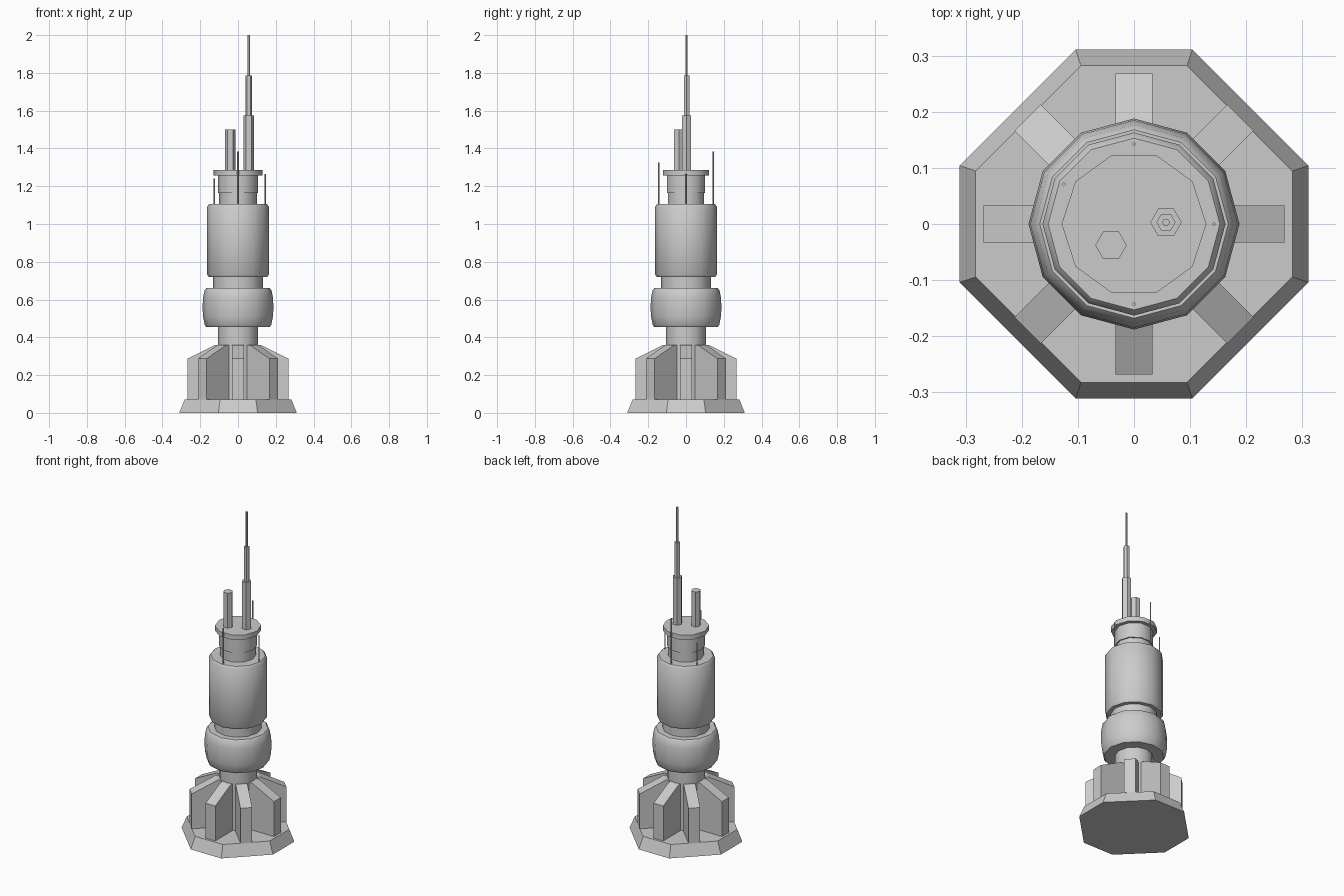
import bpy, bmesh
from math import cos, sin, pi, radians

cube = bpy.data.objects.get("Cube")
if cube:
    bpy.data.objects.remove(cube, do_unlink=True)

GREY = (0.6, 0.6, 0.6, 1)
metal = bpy.data.materials.new("grey_metal")
metal.use_nodes = True
metal.diffuse_color = GREY
metal.node_tree.nodes["Principled BSDF"].inputs["Base Color"].default_value = GREY


def finish(name, bm, smooth=False):
    bmesh.ops.recalc_face_normals(bm, faces=bm.faces)
    mesh = bpy.data.meshes.new(name)
    bm.to_mesh(mesh)
    bm.free()
    mesh.materials.append(metal)
    obj = bpy.data.objects.new(name, mesh)
    bpy.context.collection.objects.link(obj)
    if smooth:
        bpy.ops.object.select_all(action="DESELECT")
        obj.select_set(True)
        bpy.context.view_layer.objects.active = obj
        bpy.ops.object.shade_smooth_by_angle(angle=radians(40))
    return obj


def loft(name, rings, smooth=False):
    """Skin a stack of equal rings of points and cap both ends."""
    bm = bmesh.new()
    loops = [[bm.verts.new(p) for p in ring] for ring in rings]
    n = len(loops[0])
    for low, high in zip(loops, loops[1:]):
        for i in range(n):
            j = (i + 1) % n
            bm.faces.new((low[i], low[j], high[j], high[i]))
    bm.faces.new(loops[0][::-1])
    bm.faces.new(loops[-1])
    return finish(name, bm, smooth)


def turned(name, sides, profile, x=0, y=0, smooth=True):
    """Lathe a (radius, height) profile with the given number of sides."""
    turn = 2 * pi / sides
    return loft(name, [[(x + r * cos(i * turn), y + r * sin(i * turn), z)
                        for i in range(sides)] for r, z in profile], smooth)


# Chamfered square plinth
def plinth_ring(scale, z):
    a, b = 0.311 * scale, 0.104 * scale
    corners = [(a, -b), (a, b), (b, a), (-b, a), (-a, b), (-a, -b), (-b, -a), (b, -a)]
    return [(x, y, z) for x, y in corners]


loft("plinth", [plinth_ring(1, 0), plinth_ring(0.908, 0.072)])

# Eight sloping buttresses around the column
side = [(0.08, 0.07), (0.268, 0.07), (0.268, 0.287), (0.12, 0.36), (0.08, 0.36)]
for k in range(8):
    a = k * pi / 4
    loft(f"buttress_{k + 1}",
         [[(r * cos(a) - w * sin(a), r * sin(a) + w * cos(a), z) for r, z in side]
          for w in (-0.033, 0.033)])

# Tower body
turned("lower_column", 12, [(0.107, 0.07), (0.107, 0.46)])
turned("bulb", 12, [(0.168, 0.455), (0.176, 0.465), (0.185, 0.51), (0.188, 0.56),
                    (0.185, 0.61), (0.177, 0.65), (0.168, 0.66)])
turned("middle_neck", 12, [(0.132, 0.655), (0.132, 0.725)])
turned("main_drum", 12, [(0.155, 0.72), (0.163, 0.732), (0.163, 1.093), (0.153, 1.105)])
turned("upper_neck", 10, [(0.1, 1.1), (0.1, 1.17)])
turned("collar", 10, [(0.107, 1.165), (0.107, 1.26)])
turned("cap", 10, [(0.129, 1.257), (0.129, 1.286)])

# Stepped mast and shorter post
for name, r, low, high in (("mast_base", 0.028, 1.28, 1.575),
                           ("mast_middle", 0.017, 1.575, 1.785),
                           ("mast_tip", 0.007, 1.785, 2.0)):
    turned(name, 6, [(r, low), (r, high)], 0.057, 0.003, smooth=False)
turned("short_post", 6, [(0.028, 1.28), (0.028, 1.5)], -0.041, -0.038, smooth=False)

# Thin rods on the drum rim
rods = [(0, 0.143, 1.385), (-0.125, 0.071, 1.24), (0.143, 0, 1.265), (0, -0.143, 1.325)]
for k, (x, y, top) in enumerate(rods):
    turned(f"rod_{k + 1}", 4, [(0.004, 1.095), (0.004, top)], x, y, smooth=False)
